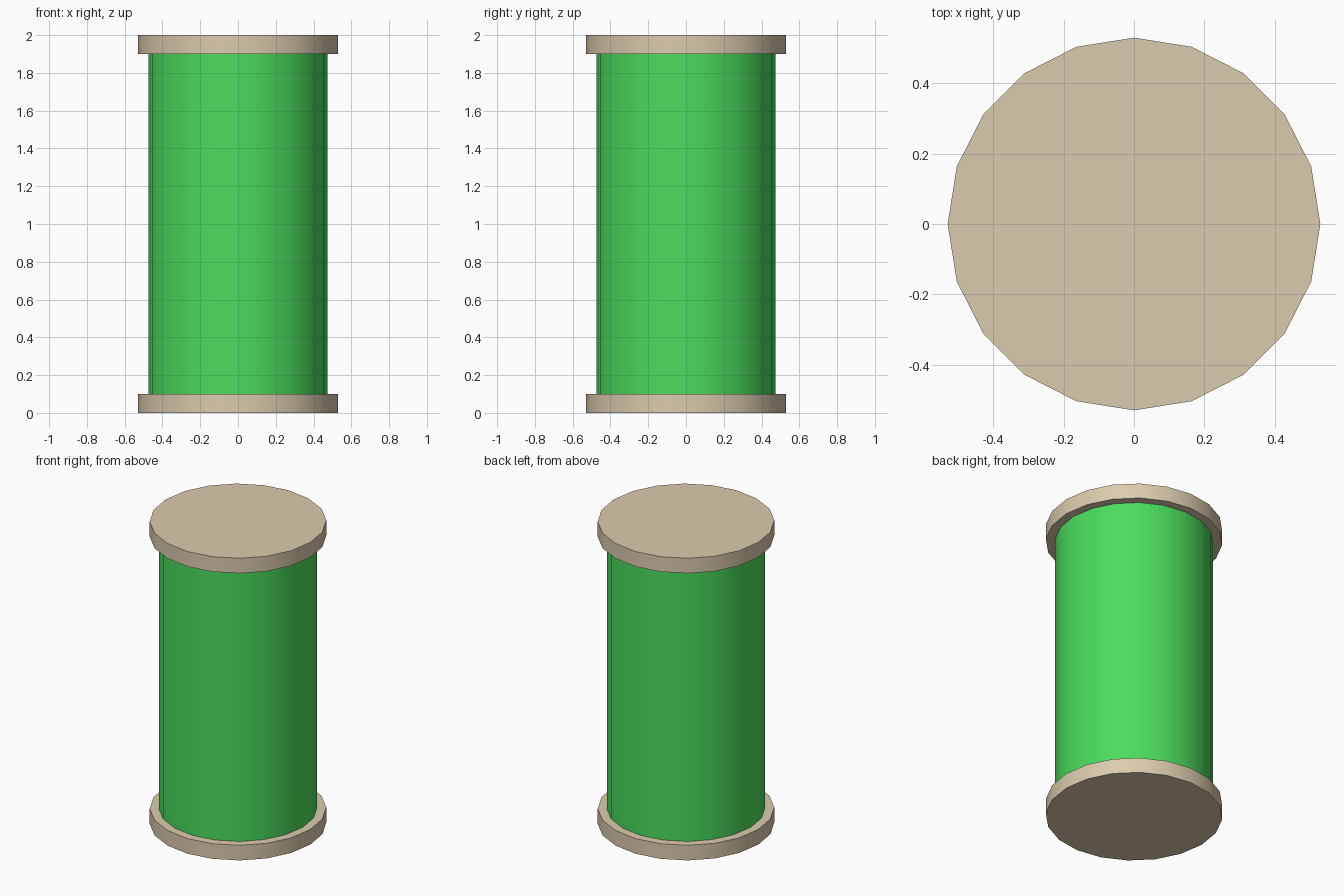
import bpy
import math

if "Cube" in bpy.data.objects:
    bpy.data.objects.remove(bpy.data.objects["Cube"])

SIDES = 20


def material(name, color):
    mat = bpy.data.materials.new(name)
    mat.diffuse_color = (*color, 1.0)
    mat.use_nodes = True
    mat.node_tree.nodes["Principled BSDF"].inputs["Base Color"].default_value = mat.diffuse_color
    return mat


def cylinder(name, radius, z_low, z_high, mat):
    bpy.ops.mesh.primitive_cylinder_add(
        vertices=SIDES, radius=radius, depth=z_high - z_low,
        location=(0, 0, (z_low + z_high) / 2))
    obj = bpy.context.object
    obj.name = name
    obj.data.materials.append(mat)
    bpy.ops.object.shade_smooth_by_angle(angle=math.radians(30))
    return obj


green = material("green", (0.07, 0.72, 0.11))
tan = material("tan", (0.71, 0.60, 0.42))

# Main tube
cylinder("tube_body", 0.475, 0.10, 1.90, green)

# Matching end caps
cylinder("bottom_cap", 0.53, 0.0, 0.10, tan)
cylinder("top_cap", 0.53, 1.90, 2.0, tan)
